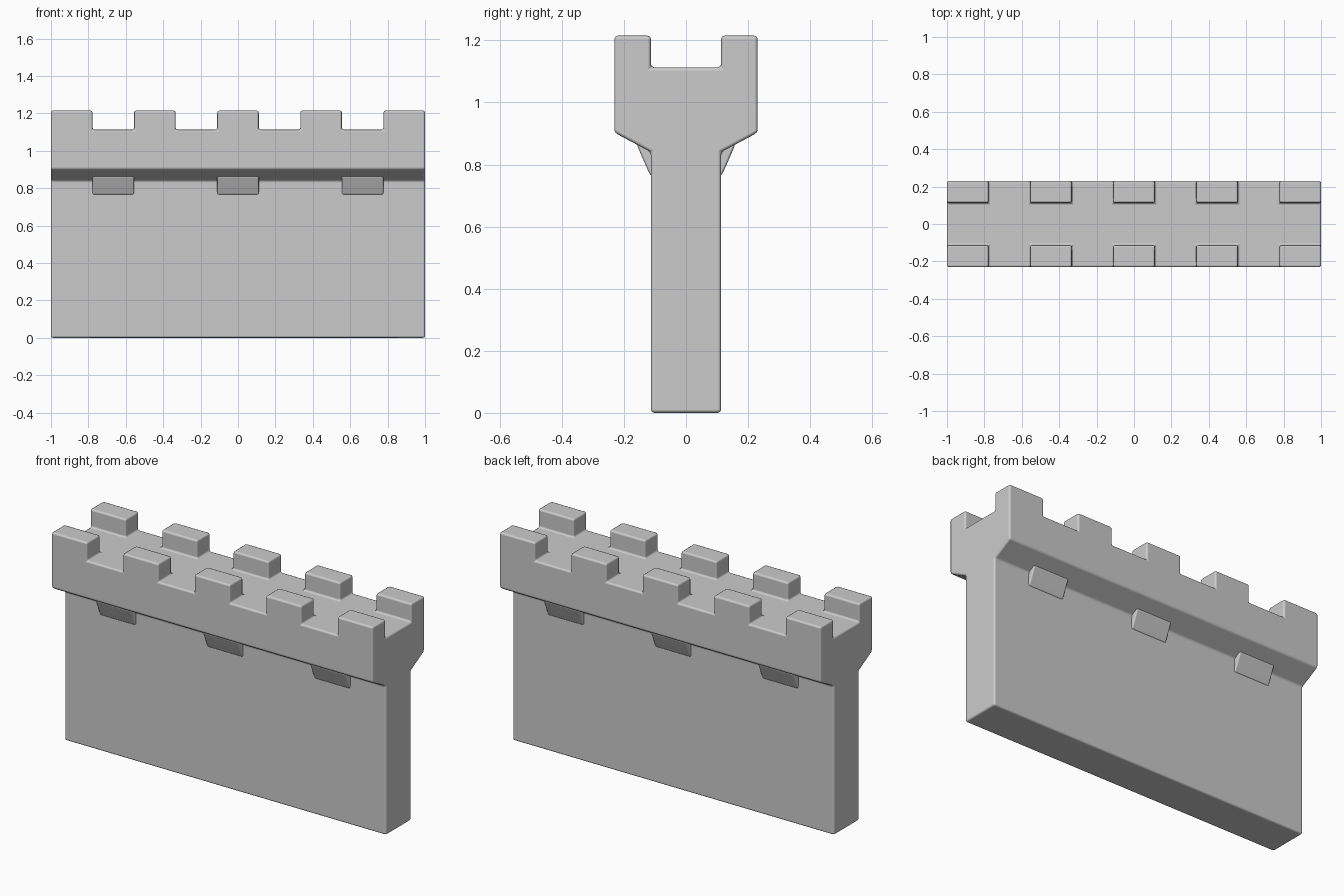
import bpy, bmesh

if "Cube" in bpy.data.objects:
    bpy.data.objects.remove(bpy.data.objects["Cube"])

def finish(bm, name, width):
    bmesh.ops.recalc_face_normals(bm, faces=bm.faces)
    mesh = bpy.data.meshes.new(name)
    bm.to_mesh(mesh)
    bm.free()
    ob = bpy.data.objects.new(name, mesh)
    bpy.context.collection.objects.link(ob)
    for p in mesh.polygons:
        p.use_smooth = True
    bev = ob.modifiers.new("soft_edges", 'BEVEL')
    bev.width = width
    bev.segments = 2
    bev.limit_method = 'ANGLE'
    bev.angle_limit = 0.35
    bev.harden_normals = True
    return ob

def loft(profile, xs):
    """Sweep a closed (y, z) profile through the x stations."""
    bm = bmesh.new()
    rings = [[bm.verts.new((x, y, z)) for y, z in profile] for x in xs]
    n = len(profile)
    for a, b in zip(rings, rings[1:]):
        for i in range(n):
            j = (i + 1) % n
            bm.faces.new((a[i], a[j], b[j], b[i]))
    bm.faces.new(rings[0])
    bm.faces.new(rings[-1])
    bmesh.ops.recalc_face_normals(bm, faces=bm.faces)
    return bm

# Wall with flared parapet
FLOOR, TOP = 1.113, 1.215
half = [(0.113, 0.005), (0.113, 0.84), (0.231, 0.903), (0.231, FLOOR), (0.113, FLOOR)]
half[0] = (0.113, 0.0)
profile = half + [(-y, z) for y, z in reversed(half)]
xs = [-1 + 2 * i / 9 for i in range(10)]
bm = loft(profile, xs)

# Merlons: raise every other cell along both top edges
cells = []
for f in bm.faces:
    c = f.calc_center_median()
    if f.normal.z > 0.9 and abs(c.y) > 0.15 and round((c.x + 1) * 4.5 - 0.5) % 2 == 0:
        cells.append(f)
for f in cells:
    out = bmesh.ops.extrude_face_region(bm, geom=[f])
    for v in out["geom"]:
        if isinstance(v, bmesh.types.BMVert):
            v.co.z = TOP
    bm.faces.remove(f)
bmesh.ops.dissolve_limit(bm, angle_limit=0.02, verts=bm.verts, edges=bm.edges)
finish(bm, "battlement_wall", 0.011)

# Corbels under the parapet on both faces
for side, label in ((-1, "front"), (1, "back")):
    for k, i in enumerate((1, 4, 7)):
        prof = [(0.09, 0.765), (0.115, 0.765), (0.131, 0.80), (0.157, 0.86), (0.157, 0.9), (0.09, 0.9)]
        cb = loft([(side * y, z) for y, z in prof], [xs[i], xs[i + 1]])
        finish(cb, f"corbel_{label}_{k + 1}", 0.008)
